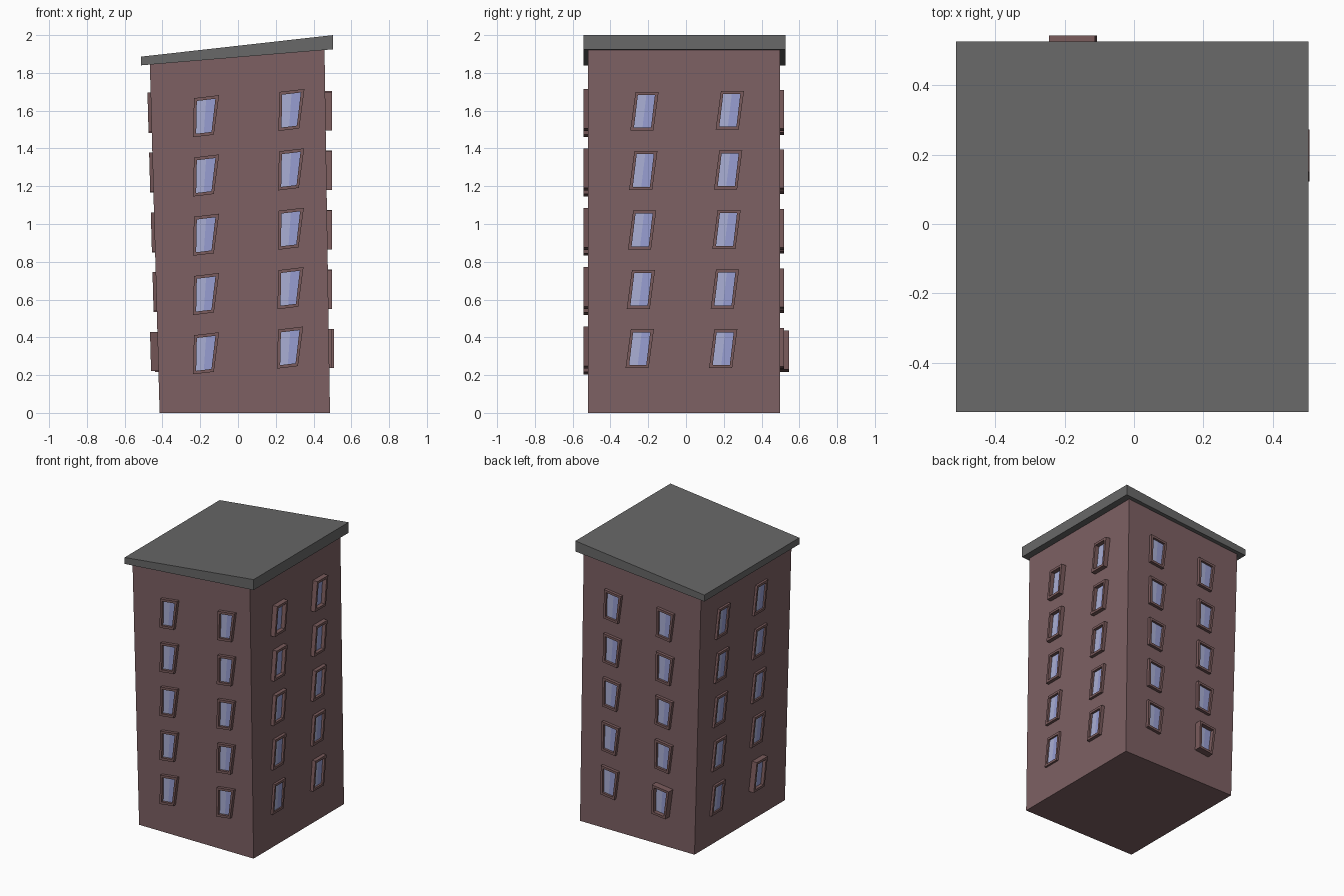
import bpy, bmesh
from mathutils import Vector

if "Cube" in bpy.data.objects:
    bpy.data.objects.remove(bpy.data.objects["Cube"])


def material(name, rgb):
    m = bpy.data.materials.new(name)
    m.diffuse_color = (*rgb, 1)
    m.use_nodes = True
    m.node_tree.nodes["Principled BSDF"].inputs["Base Color"].default_value = m.diffuse_color
    return m


WALL = material("brick_brown", (0.205, 0.117, 0.124))
FRAME = material("frame_brown", (0.192, 0.104, 0.106))
ROOF = material("roof_grey", (0.138, 0.138, 0.138))
PANE_LIGHT = material("pane_pale", (0.40, 0.43, 0.66))
PANE_BLUE = material("pane_blue", (0.31, 0.34, 0.64))


def finish(name, bm, mats, recalc=False):
    if recalc:
        bmesh.ops.recalc_face_normals(bm, faces=bm.faces)
    me = bpy.data.meshes.new(name)
    bm.to_mesh(me)
    bm.free()
    for m in mats:
        me.materials.append(m)
    ob = bpy.data.objects.new(name, me)
    bpy.context.collection.objects.link(ob)


def crooked_box(name, left, right, y0, y1, mat):
    """Extrude a leaning profile along y; left/right = (x_low, z_low, x_high, z_high)."""
    bm = bmesh.new()
    prof = [left[:2], right[:2], right[2:], left[2:]]
    face = bm.faces.new([bm.verts.new((x, y0, z)) for x, z in prof])
    ext = bmesh.ops.extrude_face_region(bm, geom=[face], use_keep_orig=True)
    for v in ext["geom"]:
        if isinstance(v, bmesh.types.BMVert):
            v.co.y = y1
    finish(name, bm, [mat], True)


# Leaning block and tilted roof slab
crooked_box("building_body", (-0.415, 0, -0.467, 1.85), (0.487, 0, 0.458, 1.925), -0.52, 0.497, WALL)
crooked_box("roof_slab", (-0.513, 1.84, -0.513, 1.886), (0.503, 1.925, 0.503, 2.0), -0.543, 0.526, ROOF)

# Wonky window outlines (u offsets: bottom left, bottom right, top right, top left)
WIDE = (-0.063, 0.047, 0.075, -0.058)
SKEW = (-0.075, 0.047, 0.075, -0.047)

# name: right direction, wall distance, outer distance, outline, tilt,
#       columns (u bottom, u top, z bottom, z top, extra depth of lowest window)
SIDES = {
    "front": ((1, 0, 0), lambda z: 0.52, lambda z: 0.543, WIDE, 0.12,
              [(-0.175, -0.175, 0.315, 1.57, 0), (0.27, 0.277, 0.345, 1.603, 0)]),
    "back": ((-1, 0, 0), lambda z: 0.497, lambda z: 0.518, WIDE, -0.12,
             [(-0.25, -0.225, 0.34, 1.60, 0), (0.17, 0.187, 0.325, 1.58, 0.026)]),
    "right": ((0, 1, 0), lambda z: 0.487 - 0.0155 * z, lambda z: 0.497, SKEW, 0,
              [(-0.245, -0.22, 0.34, 1.597, 0), (0.197, 0.232, 0.34, 1.602, 0.01)]),
    "left": ((0, -1, 0), lambda z: 0.415 + 0.028 * z, lambda z: 0.432 + 0.028 * z, SKEW, 0,
             [(-0.26, -0.255, 0.32, 1.585, 0), (0.18, 0.167, 0.325, 1.592, 0.022)]),
}
ROWS = 5
HALF_H = 0.103

for side, (rdir, wall, outer, outline, tilt, cols) in SIDES.items():
    R, Z = Vector(rdir), Vector((0, 0, 1))
    N = R.cross(Z)
    frames, panes = bmesh.new(), bmesh.new()

    def put(bm, u, z, dist, off=0):
        return bm.verts.new(R * u + Z * z + N * (dist(z) + off))

    for ub, ut, zb, zt, extra in cols:
        for row in range(ROWS):
            f = row / (ROWS - 1)
            cu, cz = ub + (ut - ub) * f, zb + (zt - zb) * f
            out = extra if row == 0 else 0

            def quad(su, sz):
                return [(cu + du * su, cz + h * HALF_H * sz + tilt * du * su)
                        for du, h in zip(outline, (-1, -1, 1, 1))]

            big, small = quad(1, 1), quad(0.74, 0.84)
            # frame ring: outer sides, front rim, inner reveal
            loops = [[put(frames, u, z, wall, -0.004) for u, z in big],
                     [put(frames, u, z, outer, out) for u, z in big],
                     [put(frames, u, z, outer, out) for u, z in small],
                     [put(frames, u, z, wall, 0.002) for u, z in small]]
            for a, b in zip(loops, loops[1:]):
                for i in range(4):
                    j = (i + 1) % 4
                    frames.faces.new((a[i], a[j], b[j], b[i]))
            # two-tone pane set inside the frame
            bl, br, tr, tl = [Vector(p) for p in small]
            for k, (s, e) in enumerate(((0, 0.5), (0.5, 1))):
                pts = (bl.lerp(br, s), bl.lerp(br, e), tl.lerp(tr, e), tl.lerp(tr, s))
                pane = panes.faces.new([put(panes, p.x, p.y, wall, 0.005 + out * 0.5) for p in pts])
                pane.material_index = k
    finish(side + "_window_frames", frames, [FRAME])
    finish(side + "_window_panes", panes, [PANE_LIGHT, PANE_BLUE])
